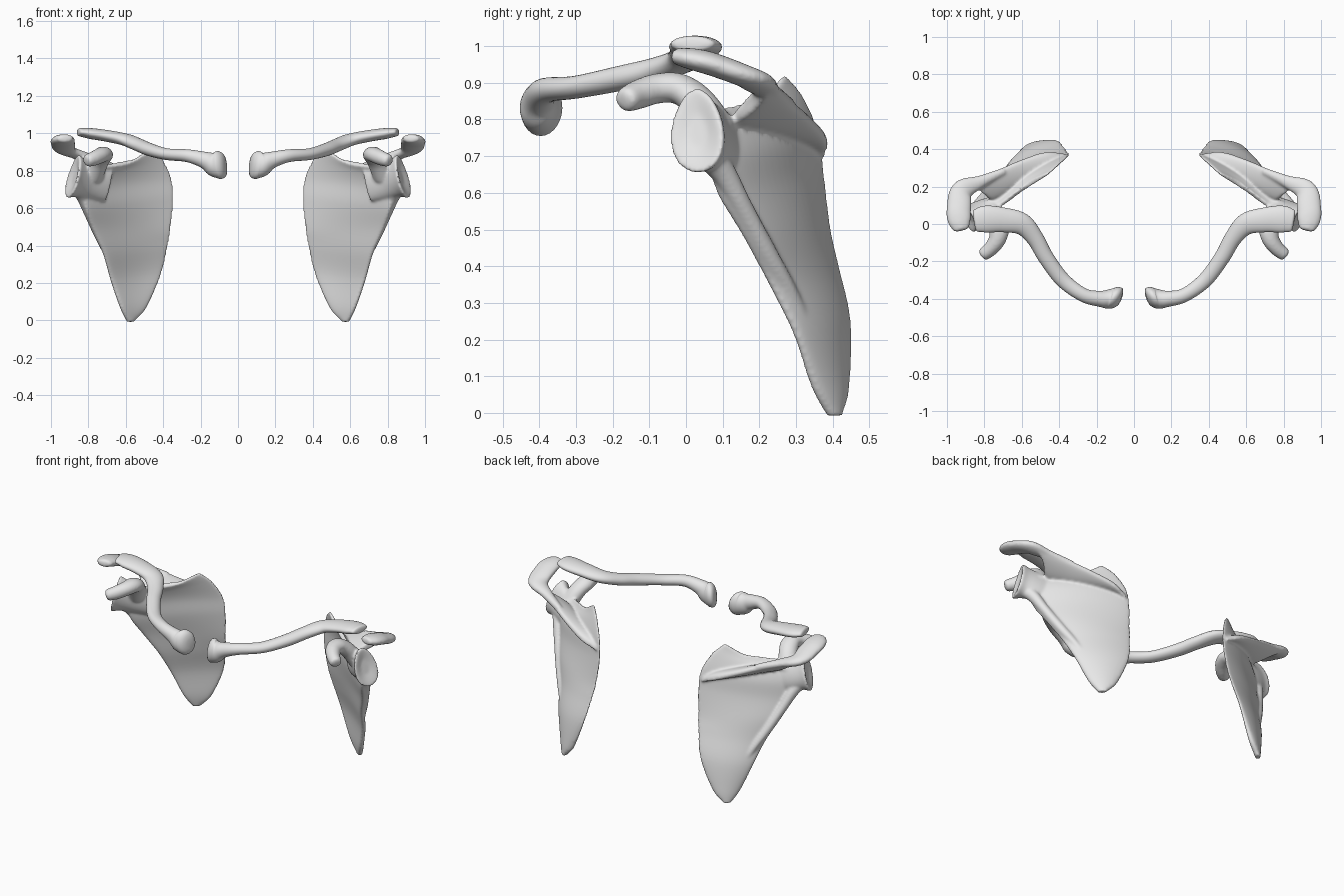
import bpy, bmesh, math
from mathutils import Vector as V

bone = bpy.data.materials.new("bone grey")
bone.diffuse_color = (0.8, 0.8, 0.8, 1)
SEG = 28


def smooth_keys(keys, n=6):
    """Smooth interpolation through rows of numbers."""
    out = []
    for i in range(len(keys) - 1):
        p1, p2 = keys[i], keys[i + 1]
        p0 = keys[i - 1] if i else [2 * a - b for a, b in zip(p1, p2)]
        p3 = keys[i + 2] if i + 2 < len(keys) else [2 * b - a for a, b in zip(p1, p2)]
        for k in range(n):
            t = k / n
            out.append([0.5 * (2 * b + (c - a) * t + (2 * a - 5 * b + 4 * c - d) * t * t
                               + (3 * b - a - 3 * c + d) * t ** 3)
                        for a, b, c, d in zip(p0, p1, p2, p3)])
    return out + [list(keys[-1])]


def loft(bm, rings):
    """Skin closed rings of points and cap both ends."""
    rows = [[bm.verts.new(p) for p in r] for r in rings]
    for a, b in zip(rows, rows[1:]):
        for i in range(len(a)):
            j = (i + 1) % len(a)
            bm.faces.new((a[i], a[j], b[j], b[i]))
    bm.faces.new(rows[0][::-1])
    bm.faces.new(rows[-1])


def tube(bm, keys):
    """Oval tube; each key is x, y, z, half width, half height."""
    pts = smooth_keys(keys)
    frames = []
    for i, p in enumerate(pts):
        t = (V(pts[min(i + 1, len(pts) - 1)][:3]) - V(pts[max(i - 1, 0)][:3])).normalized()
        side = t.cross(V((0, 0, 1))).normalized()
        frames.append((V(p[:3]), t, side, side.cross(t), p[3], p[4]))

    def ring(f, scale=1, push=0):
        c, t, s, u, w, h = f
        c = c + t * push * min(w, h)
        return [c + s * w * scale * math.cos(a) + u * h * scale * math.sin(a)
                for a in (2 * math.pi * i / SEG for i in range(SEG))]

    caps = ((0.92, 0.25), (0.75, 0.42), (0.4, 0.52))
    rings = [ring(frames[0], s, -d) for s, d in reversed(caps)]
    rings += [ring(f) for f in frames]
    rings += [ring(frames[-1], s, d) for s, d in caps]
    loft(bm, rings)


def sheet(bm, keys, normal):
    """Curved plate; each key is edge A xyz, edge B xyz, half thickness A, B, bow, sag."""
    rings = []
    for k in smooth_keys(keys):
        a, b = V(k[:3]), V(k[3:6])
        ring = []
        for i in range(SEG * 2):
            ang = math.pi * i / SEG
            s, q = math.cos(ang), math.sin(ang)
            f = (1 - s) / 2
            thick = (k[6] * (1 - f) + k[7] * f) * math.copysign(abs(q) ** 0.6, q)
            bulge = 1 - s * s
            ring.append(a.lerp(b, f) + normal * (thick + k[8] * bulge)
                        - V((0, 0, k[9] * bulge)))
        rings.append(ring)
    loft(bm, rings)


def finish(name, bm, fuse):
    bmesh.ops.recalc_face_normals(bm, faces=bm.faces[:])
    me = bpy.data.meshes.new(name)
    bm.to_mesh(me)
    bm.free()
    me.materials.append(bone)
    for p in me.polygons:
        p.use_smooth = True
    ob = bpy.data.objects.new(name, me)
    bpy.context.collection.objects.link(ob)
    if fuse:
        r = ob.modifiers.new("fuse", 'REMESH')
        r.mode = 'VOXEL'
        r.voxel_size = 0.007
        r.use_smooth_shade = True
        s = ob.modifiers.new("soften", 'SMOOTH')
        s.factor, s.iterations = 0.5, 10
    m = ob.modifiers.new("mirror", 'MIRROR')
    m.use_mirror_merge = False


# Collar bones: S-shaped, flared at the inner end, flat at the outer end
bm = bmesh.new()
tube(bm, [
    (0.098, -0.394, 0.830, 0.058, 0.076), (0.13, -0.400, 0.836, 0.053, 0.066),
    (0.18, -0.400, 0.857, 0.043, 0.045), (0.27, -0.380, 0.880, 0.037, 0.034),
    (0.38, -0.300, 0.888, 0.040, 0.031), (0.47, -0.180, 0.912, 0.042, 0.034),
    (0.53, -0.075, 0.937, 0.046, 0.034), (0.60, 0.000, 0.965, 0.058, 0.033),
    (0.70, 0.022, 0.986, 0.066, 0.031), (0.79, 0.026, 0.999, 0.072, 0.029),
    (0.845, 0.018, 1.006, 0.060, 0.022)])
for v in bm.verts:  # slant the inner end face
    k = max(0, min(1, (0.17 - v.co.x) / 0.08))
    v.co.x += k * (-0.5 * (v.co.y + 0.394) + 0.25 * (v.co.z - 0.83))
finish("collar_bones", bm, False)

# Shoulder blades
bm = bmesh.new()
# thin triangular blade, inner edge to outer edge, from the bottom tip upward
sheet(bm, [
    (0.558, 0.420, -0.008, 0.592, 0.390, -0.008, 0.016, 0.016, 0.00, 0.0),
    (0.490, 0.437, 0.070, 0.630, 0.347, 0.070, 0.022, 0.022, 0.01, 0.0),
    (0.410, 0.445, 0.250, 0.682, 0.295, 0.220, 0.015, 0.024, 0.02, 0.0),
    (0.374, 0.414, 0.400, 0.722, 0.225, 0.360, 0.013, 0.026, 0.025, 0.0),
    (0.357, 0.392, 0.500, 0.780, 0.155, 0.490, 0.013, 0.028, 0.03, 0.0),
    (0.345, 0.374, 0.650, 0.820, 0.090, 0.600, 0.013, 0.030, 0.03, 0.0),
    (0.356, 0.360, 0.760, 0.830, 0.065, 0.700, 0.013, 0.030, 0.03, 0.0),
    (0.400, 0.320, 0.860, 0.800, 0.065, 0.780, 0.013, 0.026, 0.02, 0.02),
    (0.460, 0.268, 0.926, 0.740, 0.080, 0.830, 0.012, 0.018, 0.01, 0.04)],
    V((0.54, 0.84, 0)))
# thick ridge on the back beside the outer edge
tube(bm, [
    (0.850, 0.065, 0.700, 0.040, 0.040), (0.825, 0.105, 0.650, 0.034, 0.034),
    (0.790, 0.155, 0.560, 0.028, 0.028), (0.730, 0.225, 0.430, 0.027, 0.027),
    (0.680, 0.283, 0.330, 0.022, 0.022), (0.620, 0.350, 0.200, 0.012, 0.012)])
# spine shelf on the back, from the blade out to a thick crest
sheet(bm, [
    (0.37, 0.362, 0.715, 0.372, 0.376, 0.705, 0.014, 0.016, 0, 0),
    (0.46, 0.315, 0.748, 0.470, 0.384, 0.750, 0.026, 0.022, 0, 0),
    (0.58, 0.238, 0.770, 0.600, 0.343, 0.800, 0.032, 0.022, 0, 0),
    (0.68, 0.168, 0.785, 0.720, 0.292, 0.845, 0.030, 0.023, 0, 0),
    (0.76, 0.130, 0.800, 0.840, 0.245, 0.880, 0.024, 0.024, 0, 0),
    (0.82, 0.180, 0.850, 0.910, 0.228, 0.900, 0.018, 0.024, 0, 0)],
    V((-0.2, -0.3, 0.93)))
# flat hooked shelf at the end of the spine
tube(bm, [
    (0.700, 0.280, 0.840, 0.020, 0.020), (0.820, 0.226, 0.877, 0.034, 0.024),
    (0.918, 0.178, 0.910, 0.060, 0.030), (0.936, 0.080, 0.948, 0.066, 0.032),
    (0.934, 0.020, 0.964, 0.063, 0.030), (0.924, -0.024, 0.972, 0.045, 0.023)])
# forward hook
tube(bm, [
    (0.775, 0.085, 0.770, 0.056, 0.050), (0.745, 0.035, 0.845, 0.055, 0.045),
    (0.722, -0.020, 0.884, 0.055, 0.042), (0.730, -0.080, 0.884, 0.047, 0.041),
    (0.764, -0.130, 0.868, 0.040, 0.040), (0.800, -0.160, 0.855, 0.036, 0.035)])
# neck and shallow socket
rings = []
for cx, cy, cz, ry, rz in smooth_keys([
        (0.690, 0.140, 0.720, 0.022, 0.085), (0.790, 0.090, 0.740, 0.042, 0.092),
        (0.848, 0.050, 0.762, 0.058, 0.102), (0.880, 0.030, 0.770, 0.073, 0.116),
        (0.884, 0.030, 0.770, 0.060, 0.100), (0.872, 0.033, 0.770, 0.025, 0.045)], 3):
    ring = []
    for i in range(SEG):
        a = 2 * math.pi * i / SEG
        dz = rz * math.sin(a)
        dy = ry * math.cos(a) * (1 - 0.2 * math.sin(a))  # pear shape
        ring.append((cx + 0.4 * dy - 0.25 * dz, cy + dy, cz + dz))
    rings.append(ring)
loft(bm, rings)
finish("shoulder_blades", bm, True)
